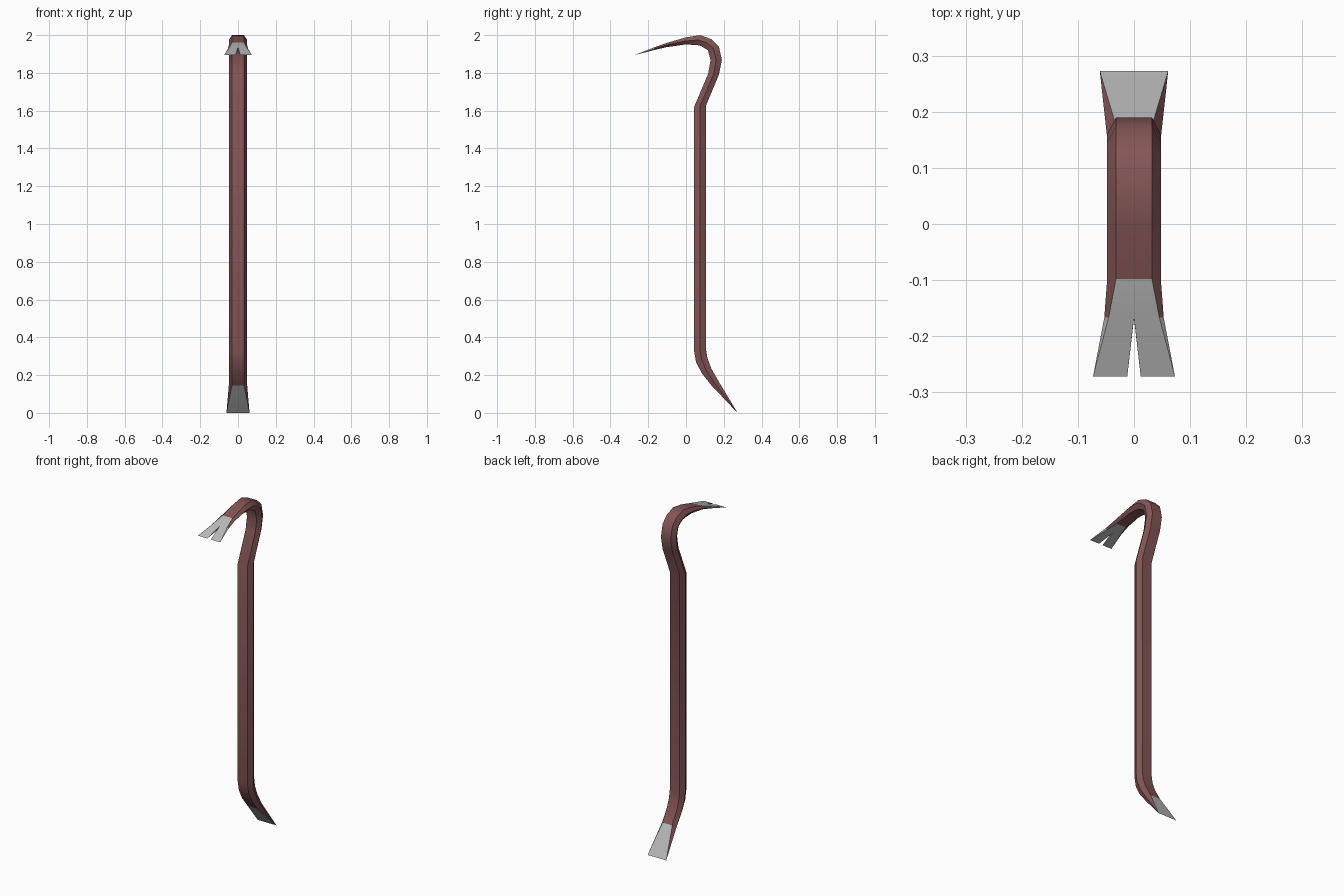
import bpy, bmesh

if "Cube" in bpy.data.objects:
    bpy.data.objects.remove(bpy.data.objects["Cube"])

def material(name, color):
    m = bpy.data.materials.new(name)
    m.diffuse_color = color
    m.use_nodes = True
    m.node_tree.nodes["Principled BSDF"].inputs["Base Color"].default_value = m.diffuse_color
    return m

# Side profile, bottom to top: inner/front (y, z), outer/back (y, z), flat half width, ridge half width
E, M = 0.032, 0.048
sections = [
    ((0.135, 0.145), (0.175, 0.163), E, M),
    ((0.083, 0.211), (0.134, 0.235), E, M),
    ((0.053, 0.270), (0.114, 0.288), E, M),
    ((0.043, 0.325), (0.107, 0.330), E, M),
    ((0.043, 1.620), (0.107, 1.630), E, M),
    ((0.117, 1.795), (0.174, 1.790), E, M),
    ((0.130, 1.868), (0.190, 1.868), E, M),
    ((0.116, 1.920), (0.174, 1.940), E, M),
    ((0.078, 1.943), (0.135, 1.978), E, M),
    ((0.055, 1.948), (0.075, 2.000), E, M),
    ((-0.005, 1.950), (0.000, 1.988), E, M),
    ((-0.104, 1.936), (-0.098, 1.960), E, M),
    ((-0.168, 1.921), (-0.166, 1.936), 0.045, 0.053),
]
RED, STEEL = 0, 1
bm = bmesh.new()

def vert(x, p):
    return bm.verts.new((x, p[0], p[1]))

def face(vs, mat):
    bm.faces.new(vs).material_index = mat

# Six-sided bar; ring order: inner L, inner R, ridge R, outer R, outer L, ridge L
rings = []
for a, b, e, m in sections:
    mid = ((a[0] + b[0]) / 2, (a[1] + b[1]) / 2)
    rings.append([vert(-e, a), vert(e, a), vert(m, mid), vert(e, b), vert(-e, b), vert(-m, mid)])

# Centre points at the root of the claw notch
notch_in, notch_out = vert(0, sections[-1][0]), vert(0, sections[-1][1])
for k in range(len(rings) - 1):
    r, s = rings[k], rings[k + 1]
    last = k == len(rings) - 2
    for i in range(6):
        j = (i + 1) % 6
        vs = [r[i], r[j], s[j], s[i]]
        flat = i in (0, 3)
        if last and flat:
            vs.insert(3, notch_in if i == 0 else notch_out)
        face(vs, STEEL if last and flat else RED)

# Chisel end: flats widen to a sharp edge, side facets close to a point
r = rings[0]
cl, cr = vert(-0.061, (0.273, 0)), vert(0.061, (0.273, 0))
face([r[0], r[1], cr, cl], STEEL)
face([r[3], r[4], cl, cr], STEEL)
for c, ids in ((cr, (1, 2, 3)), (cl, (4, 5, 0))):
    face([r[ids[0]], r[ids[1]], c], RED)
    face([r[ids[1]], r[ids[2]], c], RED)

# Claw end: two mirrored prongs around a V notch
r = rings[-1]
tip = (-0.272, 1.895)
for side, (i, m, o) in ((1, (1, 2, 3)), (-1, (0, 5, 4))):
    near, far = vert(side * 0.012, tip), vert(side * 0.073, tip)
    face([notch_out, r[o], far, near], STEEL)
    face([notch_in, r[i], far, near], STEEL)
    face([r[o], r[m], far], STEEL)
    face([r[m], r[i], far], STEEL)
    face([notch_out, notch_in, near], STEEL)

bmesh.ops.recalc_face_normals(bm, faces=bm.faces)
mesh = bpy.data.meshes.new("pry_bar")
bm.to_mesh(mesh)
bm.free()
bar = bpy.data.objects.new("pry_bar", mesh)
bpy.context.collection.objects.link(bar)
mesh.materials.append(material("dark_red_paint", (0.23, 0.09, 0.09, 1)))
mesh.materials.append(material("bare_steel", (0.5, 0.5, 0.5, 1)))

# Smooth along the bends, sharp along the hex ridges
bpy.context.view_layer.objects.active = bar
bar.select_set(True)
bpy.ops.object.shade_smooth_by_angle(angle=0.6)
